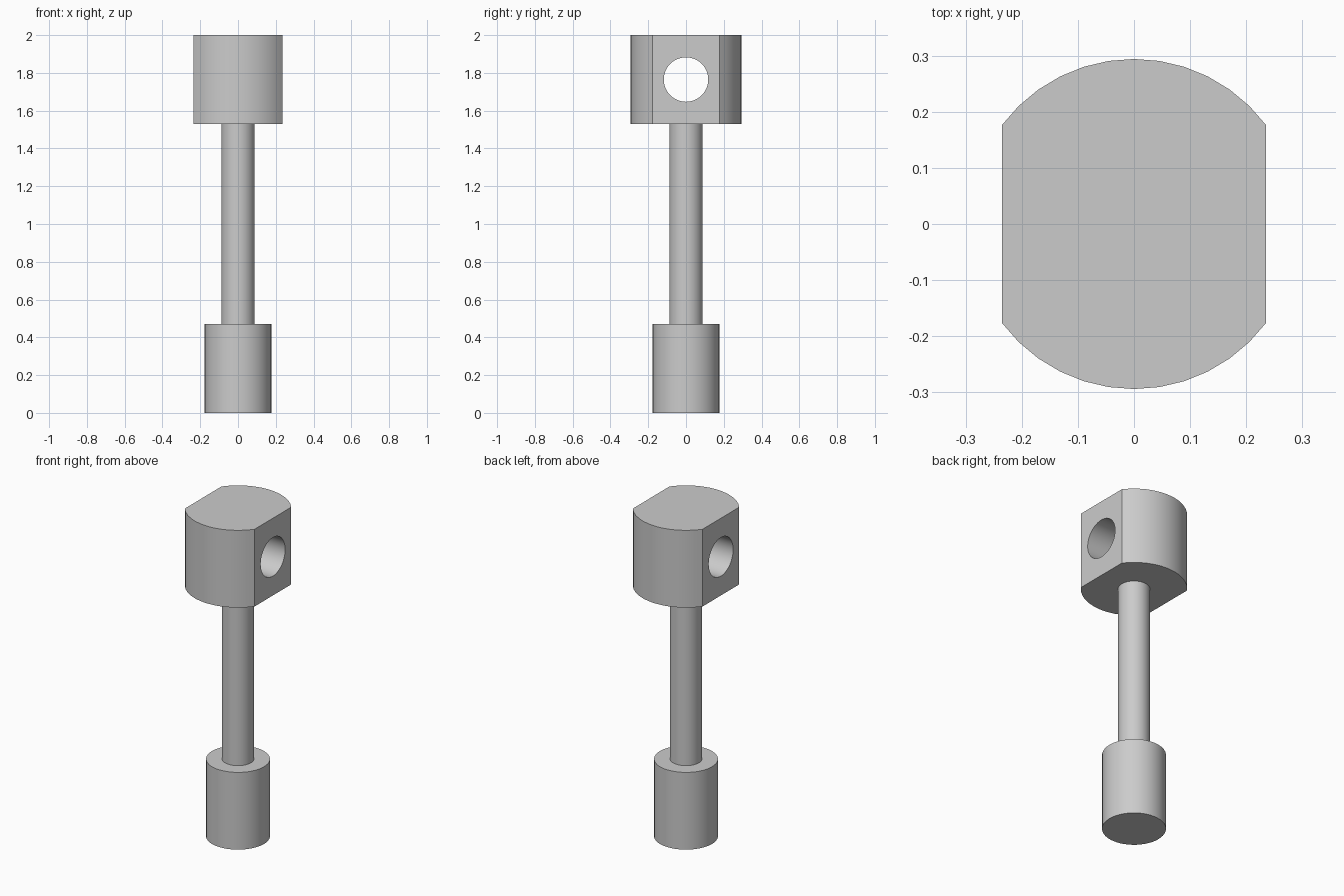
import bpy
import bmesh
import math

cube = bpy.data.objects.get("Cube")
if cube:
    bpy.data.objects.remove(cube, do_unlink=True)

U = 2 / 34  # design module: the part is 34 modules tall

steel = bpy.data.materials.new("light grey metal")
steel.use_nodes = True
GREY = (0.6, 0.6, 0.6, 1)
steel.diffuse_color = GREY
steel.node_tree.nodes["Principled BSDF"].inputs["Base Color"].default_value = GREY


def circle(radius, count=48):
    return [(radius * math.cos(math.tau * i / count),
             radius * math.sin(math.tau * i / count)) for i in range(count)]


def prism(name, outline, z0, z1):
    """Extrude a closed xy outline from z0 to z1."""
    bm = bmesh.new()
    base = bm.faces.new([bm.verts.new((x, y, z0)) for x, y in outline])
    top = bmesh.ops.extrude_face_region(bm, geom=[base], use_keep_orig=True)
    verts = [v for v in top["geom"] if isinstance(v, bmesh.types.BMVert)]
    bmesh.ops.translate(bm, vec=(0, 0, z1 - z0), verts=verts)
    bmesh.ops.recalc_face_normals(bm, faces=bm.faces)
    mesh = bpy.data.meshes.new(name)
    bm.to_mesh(mesh)
    bm.free()
    mesh.materials.append(steel)
    obj = bpy.data.objects.new(name, mesh)
    bpy.context.collection.objects.link(obj)
    return obj


def activate(obj):
    bpy.ops.object.select_all(action="DESELECT")
    obj.select_set(True)
    bpy.context.view_layer.objects.active = obj


# Round foot and slender shank
foot = prism("foot", circle(3 * U), 0, 8 * U)
shank = prism("shank", circle(1.5 * U), 8 * U, 26 * U)

# Head: a disc with a flat on each side
start = math.acos(4 / 5)
steps = 12
arc = [start + (math.pi - 2 * start) * i / steps for i in range(steps + 1)]
outline = [(5 * U * math.cos(a + turn), 5 * U * math.sin(a + turn))
           for turn in (0, math.pi) for a in arc]
head = prism("head", outline, 26 * U, 34 * U)

# Cross hole through the flats
cutter = prism("hole_cutter", circle(2 * U), -6 * U, 6 * U)
cutter.rotation_euler.y = math.pi / 2
cutter.location.z = 30 * U
cutter.hide_render = True
hole = head.modifiers.new("cross hole", "BOOLEAN")
hole.operation = "DIFFERENCE"
hole.solver = "EXACT"
hole.object = cutter
activate(head)
bpy.ops.object.modifier_apply(modifier=hole.name)
bpy.data.objects.remove(cutter, do_unlink=True)

# Smooth round walls, crisp rims
for part in (foot, shank, head):
    activate(part)
    bpy.ops.object.shade_smooth_by_angle(angle=math.radians(30))
